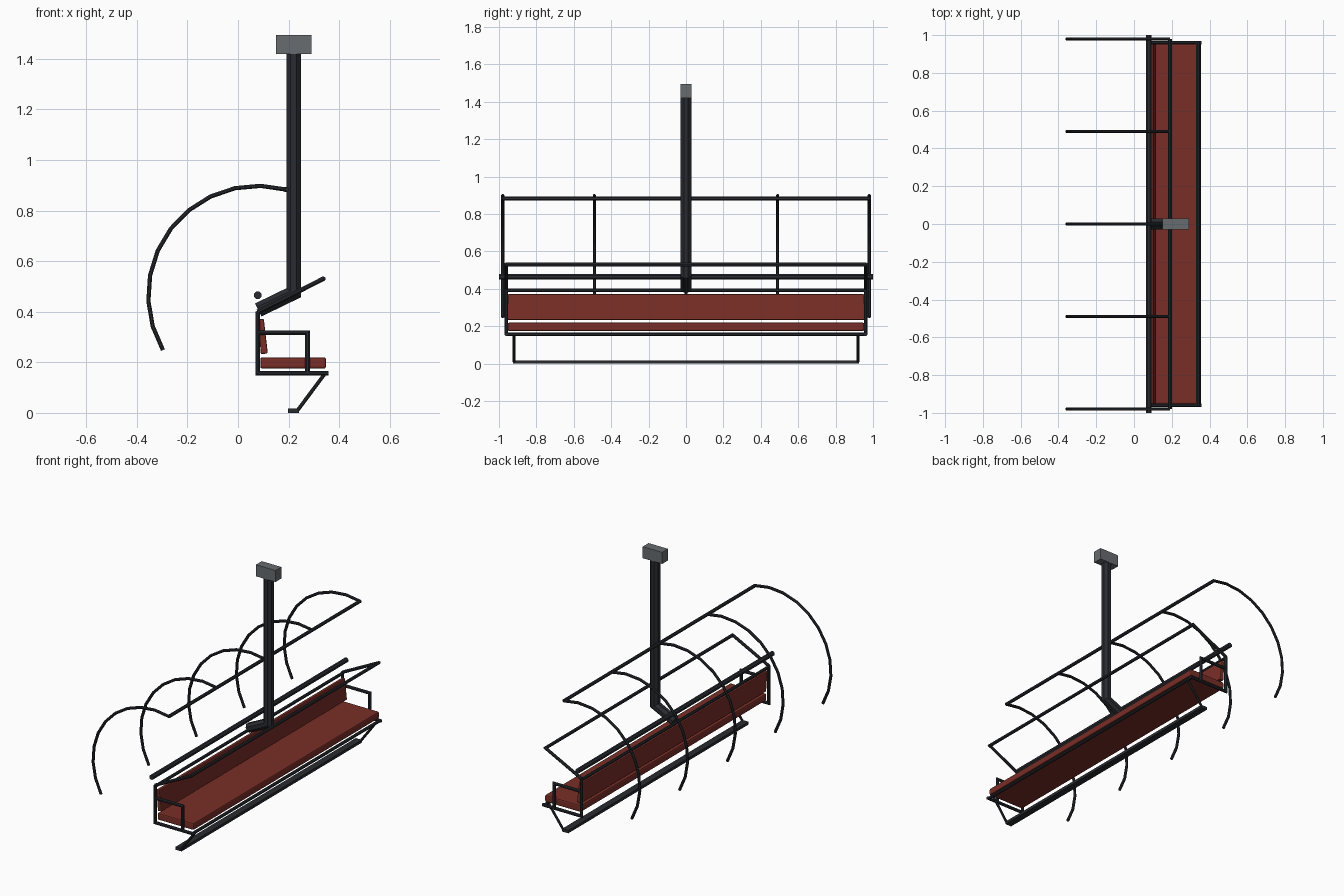
import bpy, bmesh, math
from mathutils import Vector

if "Cube" in bpy.data.objects:
    bpy.data.objects.remove(bpy.data.objects["Cube"])


def material(name, rgb):
    m = bpy.data.materials.new(name)
    m.diffuse_color = (*rgb, 1)
    m.use_nodes = True
    m.node_tree.nodes["Principled BSDF"].inputs["Base Color"].default_value = m.diffuse_color
    return m


STEEL = material("dark_steel", (0.022, 0.024, 0.03))
RED = material("red_cushion", (0.19, 0.027, 0.02))
GREY = material("clamp_grey", (0.14, 0.15, 0.16))


def finish(name, bm, mat):
    bmesh.ops.recalc_face_normals(bm, faces=bm.faces)
    me = bpy.data.meshes.new(name)
    bm.to_mesh(me)
    bm.free()
    me.materials.append(mat)
    ob = bpy.data.objects.new(name, me)
    bpy.context.collection.objects.link(ob)
    return ob


def tube(name, points, r, sides=8):
    """Mitred tube along a planar path."""
    pts = [Vector(p) for p in points]
    dirs = [(b - a).normalized() for a, b in zip(pts, pts[1:])]
    n = dirs[0].cross(dirs[1]) if len(dirs) > 1 else Vector()
    if n.length < 1e-4:
        n = dirs[0].cross(Vector((0, 1, 0)))
        if n.length < 1e-4:
            n = Vector((1, 0, 0))
    n.normalize()
    bm = bmesh.new()
    rings = []
    for i, p in enumerate(pts):
        d0, d1 = dirs[max(i - 1, 0)], dirs[min(i, len(dirs) - 1)]
        t = (d0 + d1).normalized()
        side = n.cross(t) / t.dot(d1)
        ring = []
        for k in range(sides):
            a = 2 * math.pi * (k + 0.5) / sides
            ring.append(bm.verts.new(p + r * (math.cos(a) * n + math.sin(a) * side)))
        rings.append(ring)
    for a, b in zip(rings, rings[1:]):
        for k in range(sides):
            j = (k + 1) % sides
            bm.faces.new((a[k], a[j], b[j], b[k]))
    bm.faces.new(rings[0])
    bm.faces.new(rings[-1])
    return finish(name, bm, STEEL)


def slab(name, profile, half_y, mat, bevel=0):
    """Extrude an x-z profile symmetrically along y."""
    bm = bmesh.new()
    face = bm.faces.new([bm.verts.new((x, -half_y, z)) for x, z in profile])
    ext = bmesh.ops.extrude_face_region(bm, geom=[face])
    verts = [v for v in ext["geom"] if isinstance(v, bmesh.types.BMVert)]
    bmesh.ops.translate(bm, verts=verts, vec=(0, 2 * half_y, 0))
    ob = finish(name, bm, mat)
    if bevel:
        mod = ob.modifiers.new("rounded_edges", "BEVEL")
        mod.width = bevel
        mod.segments = 2
    return ob


def rect(x0, x1, z0, z1):
    return [(x0, z0), (x1, z0), (x1, z1), (x0, z1)]


# Cable clamp and bent hanger pole
slab("cable_clamp", rect(0.15, 0.29, 1.42, 1.495), 0.03, GREY)
tube("hanger_pole", [(0.22, 0, 1.43), (0.22, 0, 0.475), (0.08, 0, 0.407)], 0.031)

# Padded seat and tilted backrest
slab("seat", rect(0.088, 0.348, 0.175, 0.22), 0.953, RED, 0.008)
slab("backrest", [(0.09, 0.232), (0.118, 0.235), (0.102, 0.372), (0.08, 0.37)],
     0.953, RED, 0.005)

# Side frames, armrests and footrest legs
for s, label in ((-1, "front"), (1, "back")):
    y = 0.96 * s
    tube(label + "_side_frame",
         [(0.078, y, 0.40), (0.078, y, 0.157), (0.357, y, 0.157)], 0.01)
    tube(label + "_armrest",
         [(0.078, y, 0.317), (0.275, y, 0.317), (0.275, y, 0.157)], 0.01)
    tube(label + "_footrest_leg",
         [(0.345, 0.92 * s, 0.157), (0.237, 0.92 * s, 0.012)], 0.008)

# Long rails and footrest
tube("seat_front_rail", [(0.346, -0.96, 0.157), (0.346, 0.96, 0.157)], 0.01)
tube("back_top_rail", [(0.078, -0.96, 0.393), (0.078, 0.96, 0.393)], 0.01)
slab("footrest", rect(0.198, 0.242, 0.0, 0.018), 0.925, STEEL)

# Swinging safety bar
tube("safety_bar", [(0.078, -0.96, 0.40), (0.337, -0.96, 0.53),
                    (0.337, 0.96, 0.53), (0.078, 0.96, 0.40)], 0.01)

# Weather canopy: pivot bar, upper rail and five curved ribs
PX, PZ, R = 0.078, 0.465, 0.433
tube("canopy_pivot", [(PX, -1, PZ), (PX, 1, PZ)], 0.016)
top = math.radians(75)
tube("canopy_rail", [(PX + R * math.cos(top), -0.98, PZ + R * math.sin(top)),
                     (PX + R * math.cos(top), 0.98, PZ + R * math.sin(top))], 0.011)
for i in range(5):
    y = -0.98 + 0.49 * i
    arc = [math.radians(75 + 13.5 * k) for k in range(11)]
    tube("canopy_rib_%d" % (i + 1),
         [(PX + R * math.cos(a), y, PZ + R * math.sin(a)) for a in arc], 0.009)
